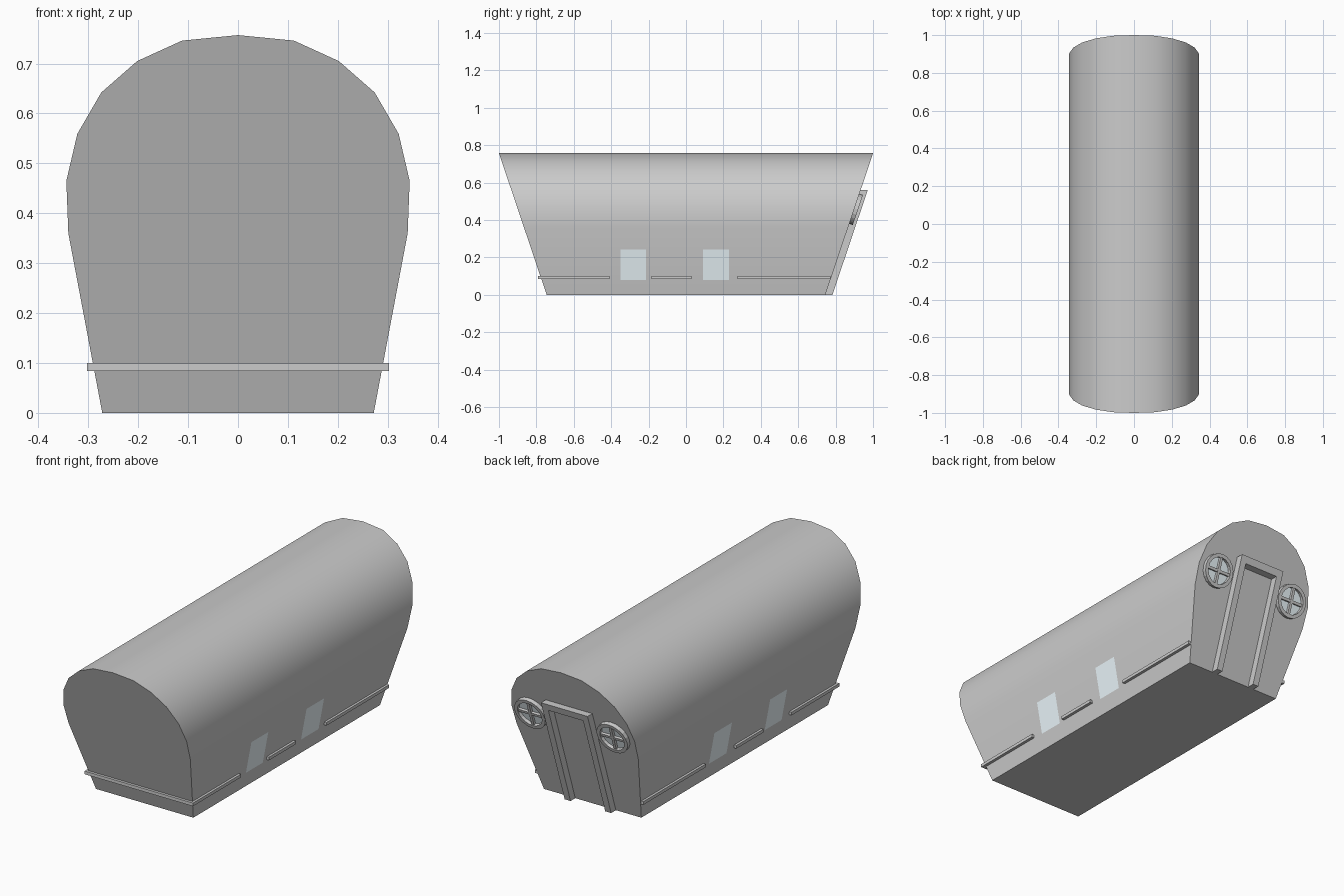
import bpy, bmesh
from math import sin, cos, pi, atan
from mathutils import Matrix, Vector

if "Cube" in bpy.data.objects:
    bpy.data.objects.remove(bpy.data.objects["Cube"])

SLOPE = 0.337                                  # end walls lean outwards


def end_y(z):
    return 0.745 + SLOPE * z


def side_x(z):
    return 0.272 + 0.189 * z


def mesh_object(name, verts, faces, mat=None):
    me = bpy.data.meshes.new(name)
    me.from_pydata(verts, [], faces)
    bm = bmesh.new()
    bm.from_mesh(me)
    bmesh.ops.recalc_face_normals(bm, faces=bm.faces)
    bm.to_mesh(me)
    bm.free()
    ob = bpy.data.objects.new(name, me)
    bpy.context.collection.objects.link(ob)
    if mat:
        me.materials.append(mat)
    return ob


def loft(name, a, b):
    """Closed solid between two matching loops."""
    n = len(a)
    faces = [(i, (i + 1) % n, n + (i + 1) % n, n + i) for i in range(n)]
    faces += [tuple(range(n))[::-1], tuple(range(n, 2 * n))]
    return mesh_object(name, list(a) + list(b), faces)


glass = bpy.data.materials.new("glass")
glass.diffuse_color = (0.86, 0.96, 1.0, 1.0)
glass.use_nodes = True
glass.node_tree.nodes["Principled BSDF"].inputs["Base Color"].default_value = glass.diffuse_color

# Barrel-roofed body with leaning ends
half = [(0.272, 0), (0.34, 0.36), (0.344, 0.465), (0.322, 0.559),
        (0.274, 0.642), (0.202, 0.705), (0.112, 0.746)]
profile = half + [(0, 0.757)] + [(-x, z) for x, z in reversed(half)]
body = loft("wagon_body", [(x, -end_y(z), z) for x, z in profile],
            [(x, end_y(z), z) for x, z in profile])
bpy.context.view_layer.objects.active = body
body.select_set(True)
bpy.ops.object.shade_smooth_by_angle(angle=0.6)
body.select_set(False)

# Trim rails and window panes on both sides
Z0, Z1, OUT = 0.084, 0.1, 0.303
for s, label in ((1, "right"), (-1, "left")):
    section = [(s * 0.28, Z0), (s * OUT, Z0), (s * OUT, Z1), (s * 0.28, Z1)]
    for i, (y0, y1) in enumerate(((-0.79, -0.41), (-0.185, 0.03), (0.275, 0.773))):
        loft(f"{label}_rail_{i + 1}", [(x, y0, z) for x, z in section],
             [(x, y1, z) for x, z in section])
    for i, (y0, y1) in enumerate(((-0.35, -0.215), (0.09, 0.23))):
        mesh_object(f"{label}_window_{i + 1}",
                    [(s * (side_x(z) + 0.002), y, z) for y, z in
                     ((y0, 0.08), (y1, 0.08), (y1, 0.243), (y0, 0.243))],
                    [(0, 1, 2, 3) if s > 0 else (3, 2, 1, 0)], glass)

# Front trim rail
section = [(-0.765, Z0), (-0.792, Z0), (-0.792, Z1), (-0.765, Z1)]
loft("front_rail", [(-OUT, y, z) for y, z in section], [(OUT, y, z) for y, z in section])

# Door frame on the back wall
frame = [(-0.13, 0), (-0.13, 0.56), (0.13, 0.56), (0.13, 0),
         (0.097, 0), (0.097, 0.525), (-0.097, 0.525), (-0.097, 0)]
loft("door_frame", [(x, end_y(z) - 0.002, z) for x, z in frame],
     [(x, end_y(z) + 0.038, z) for x, z in frame])

# Round windows on the back wall: rim, cross bars and pane
N, R, r, D = 20, 0.085, 0.067, 0.02
up = Vector((0, SLOPE, 1)).normalized()
right = Vector((-1, 0, 0))
normal = right.cross(up)
for cx, label in ((0.23, "right"), (-0.23, "left")):
    centre = Vector((cx, end_y(0.46), 0.46))

    def place(u, v, w):
        return centre + right * u + up * v + normal * w

    def circle(rad, w):
        return [place(rad * cos(2 * pi * i / N), rad * sin(2 * pi * i / N), w)
                for i in range(N)]

    loops = [(R, -0.002), (R, D), (r, D), (r, -0.002)]
    verts = [p for rad, w in loops for p in circle(rad, w)]
    faces = [(k * N + i, k * N + (i + 1) % N,
              (k + 1) % 4 * N + (i + 1) % N, (k + 1) % 4 * N + i)
             for k in range(4) for i in range(N)]
    mesh_object(f"{label}_porthole_rim", verts, faces)
    mesh_object(f"{label}_porthole_glass", circle(r + 0.003, 0.003), [tuple(range(N))], glass)
    b, L = 0.007, r + 0.005
    for bar, (hu, hv, top) in (("upright", (b, L, 0.016)), ("crossbar", (L, b, 0.015))):
        corners = [(-hu, -hv), (hu, -hv), (hu, hv), (-hu, hv)]
        loft(f"{label}_porthole_{bar}", [place(u, v, 0) for u, v in corners],
             [place(u, v, top) for u, v in corners])
